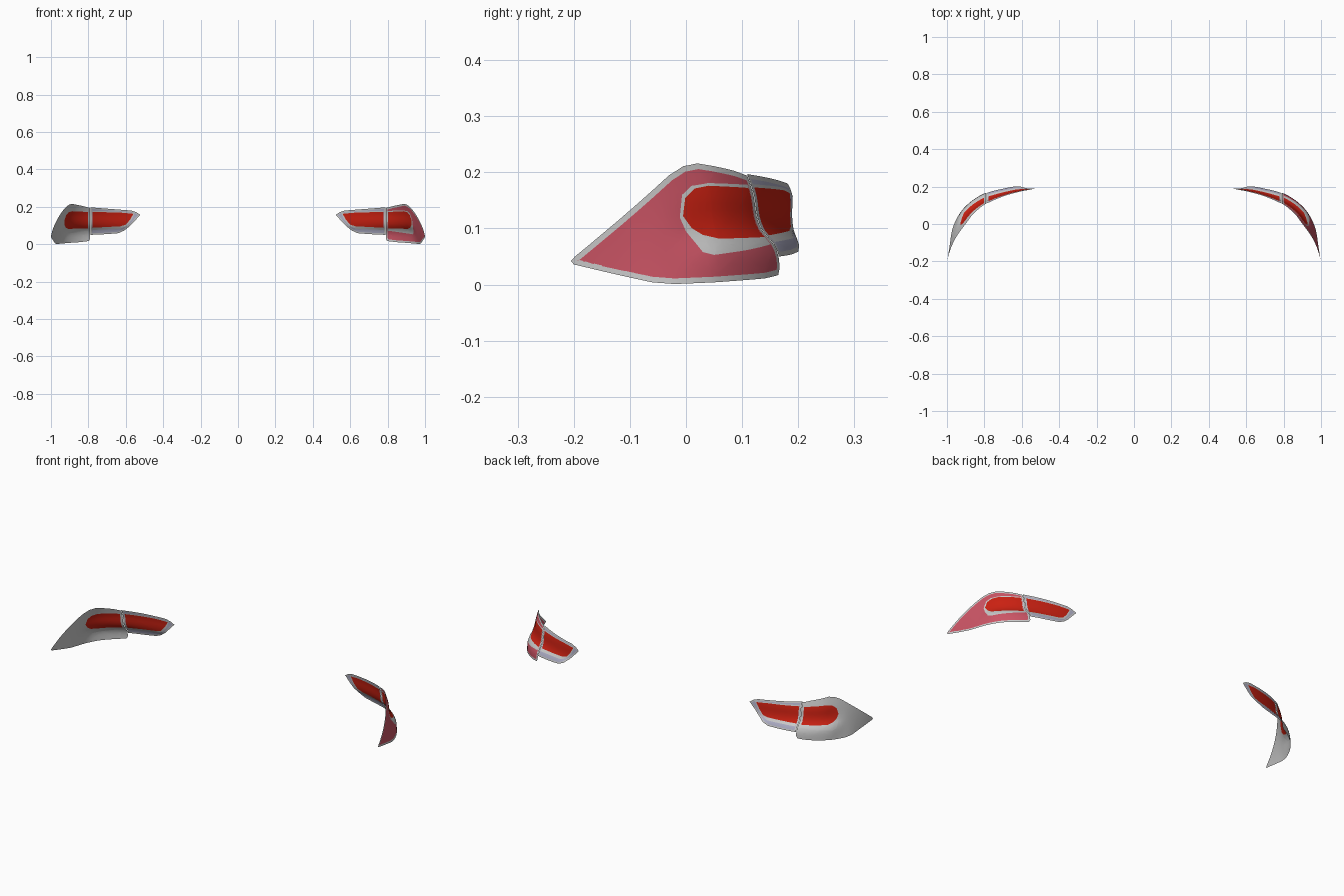
import bpy, bmesh
from mathutils import Vector

if "Cube" in bpy.data.objects:
    bpy.data.objects.remove(bpy.data.objects["Cube"])

# Plan curves of the wrapped lamp surface: (s, lower x, lower y, upper x, upper y)
PLAN = [(.52, .52, .210, .52, .184), (.60, .60, .210, .60, .170), (.70, .70, .192, .70, .143),
        (.79, .79, .168, .79, .105), (.85, .855, .133, .83, .080), (.91, .91, .085, .87, .045),
        (.97, .948, .030, .90, .003), (1.03, .972, -.030, .93, -.050),
        (1.12, .988, -.120, .968, -.130), (1.21, 1.0, -.205, 1.0, -.205)]
# Lean of the section: height -> blend from the lower to the upper curve
LEAN = [(0, 0), (.05, .05), (.075, .22), (.095, .5), (.12, .66), (.16, .76), (.216, 1.05)]


def hermite(rows, t, k):
    t = min(max(t, rows[0][0]), rows[-1][0])
    n = len(rows)
    i = next(j for j in range(n - 1) if t <= rows[j + 1][0])

    def slope(j):
        a, b = rows[max(j - 1, 0)], rows[min(j + 1, n - 1)]
        return (b[k] - a[k]) / (b[0] - a[0])
    d = rows[i + 1][0] - rows[i][0]
    u = (t - rows[i][0]) / d
    return ((2*u**3 - 3*u*u + 1) * rows[i][k] + (u**3 - 2*u*u + u) * d * slope(i)
            + (3*u*u - 2*u**3) * rows[i + 1][k] + (u**3 - u*u) * d * slope(i + 1))


def surface(s, z):
    h = hermite(LEAN, z, 1)
    t = min(max((s - .93) / .1, 0), 1)          # ledge fades out behind the red insert
    h += (z / .21 - h) * t * t * (3 - 2 * t)
    lx, ly, ux, uy = (hermite(PLAN, s, k) for k in (1, 2, 3, 4))
    return Vector((lx + (ux - lx) * h, ly + (uy - ly) * h, z))


def side(points):
    """Turn side-view (y, z) points into surface (s, z) points."""
    out = []
    for y, z in points:
        a, b = .52, 1.21
        for _ in range(30):
            m = (a + b) / 2
            a, b = (m, b) if surface(m, z).y > y else (a, m)
        out.append((a, z))
    return out


def inset(poly, d):
    pts = [Vector(p) for p in poly]
    area = sum(a.x * b.y - a.y * b.x for a, b in zip(pts, pts[1:] + pts[:1]))
    sg = 1 if area > 0 else -1
    out = []
    for i, p in enumerate(pts):
        e1 = (p - pts[i - 1]).normalized()
        e2 = (pts[(i + 1) % len(pts)] - p).normalized()
        n1, n2 = Vector((-e1.y, e1.x)) * sg, Vector((-e2.y, e2.x)) * sg
        out.append(p + (n1 + n2) * d / max(1 + n1.dot(n2), .35))
    return [tuple(p) for p in out]


def material(name, color):
    m = bpy.data.materials.new(name)
    m.diffuse_color = (*color, 1)
    m.use_nodes = True
    m.node_tree.nodes["Principled BSDF"].inputs["Base Color"].default_value = m.diffuse_color
    return m


def patch(name, mirror, loops, mat=None):
    """Fill flat outline with holes, slice into a fine grid, wrap on the surface."""
    bm = bmesh.new()
    edges = []
    for loop in loops:
        vs = [bm.verts.new((s, z, 0)) for s, z in loop]
        edges += [bm.edges.new((vs[i - 1], vs[i])) for i in range(len(vs))]
    bmesh.ops.triangle_fill(bm, use_beauty=True, edges=edges, normal=(0, 0, 1))
    cuts = [((.52 + .015 * i, 0, 0), (1, 0, 0)) for i in range(1, 46)]
    cuts += [((0, .0121 * i, 0), (0, 1, 0)) for i in range(1, 18)]
    for co, no in cuts:
        bmesh.ops.bisect_plane(bm, geom=bm.verts[:] + bm.edges[:] + bm.faces[:],
                               dist=1e-5, plane_co=co, plane_no=no)
    for f in bm.faces:
        f.normal_update()
        if (f.normal.z > 0) != mirror:
            f.normal_flip()
    for v in bm.verts:
        v.co = surface(v.co.x, v.co.y)
        if mirror:
            v.co.x *= -1
    me = bpy.data.meshes.new(name)
    bm.to_mesh(me)
    bm.free()
    for p in me.polygons:
        p.use_smooth = True
    if mat:
        me.materials.append(mat)
    bpy.context.collection.objects.link(bpy.data.objects.new(name, me))


# Outer (fender) lamp outlines
outer = side([(-.2, .036), (-.205, .042), (-.198, .05), (-.12, .115), (-.03, .195), (-.005, .211),
              (.02, .216), (.05, .211), (.085, .203)]) + [(.79, .194), (.79, .03), (.797, .017)] \
    + side([(.14, .011), (.05, .004), (-.02, .001), (-.06, .004)])
outer_lip = [(.802, .178)] + side([(.04, .181), (.01, .176), (-.007, .16), (-.011, .12), (0, .095),
                                  (.03, .058), (.05, .053), (.1, .06)]) + [(.802, .072)]
outer_red = [(.802, .173)] + side([(.04, .177), (.015, .172), (-.002, .155), (-.006, .122), (.01, .1),
                                  (.03, .088), (.06, .081)]) + [(.802, .084)]
# Inner (tailgate) lamp outlines
inner = [(.522, .157), (.545, .172), (.57, .18), (.7, .19), (.788, .197), (.788, .05),
         (.7, .054), (.64, .059), (.61, .072), (.575, .1)]
inner_lip = [(.552, .166), (.62, .173), (.778, .179), (.778, .076), (.63, .083), (.595, .097), (.57, .128)]
inner_red = [(.558, .163), (.62, .169), (.778, .174), (.778, .087), (.63, .095), (.6, .103), (.577, .13)]

red = material("red", (.6, .015, .006))
pink = material("pink_lens", (.6, .09, .13))
blue = material("clear_lens", (.45, .45, .6))

for mirror, tag in ((False, "right"), (True, "left")):
    for part, outline, lip, insert, rim, lens in (
            ("outer", outer, outer_lip, outer_red, .010, None if mirror else pink),
            ("inner", inner, inner_lip, inner_red, .008, blue)):
        edge = inset(outline, rim)
        patch(f"{part}_rim_{tag}", mirror, [outline, edge])
        patch(f"{part}_lens_{tag}", mirror, [edge, lip], lens)
        # Red insert and the grey lip around it
        ring = inset(insert, .0008)
        patch(f"{part}_lip_{tag}", mirror, [lip, ring])
        patch(f"{part}_reflector_{tag}", mirror, [ring], red)
